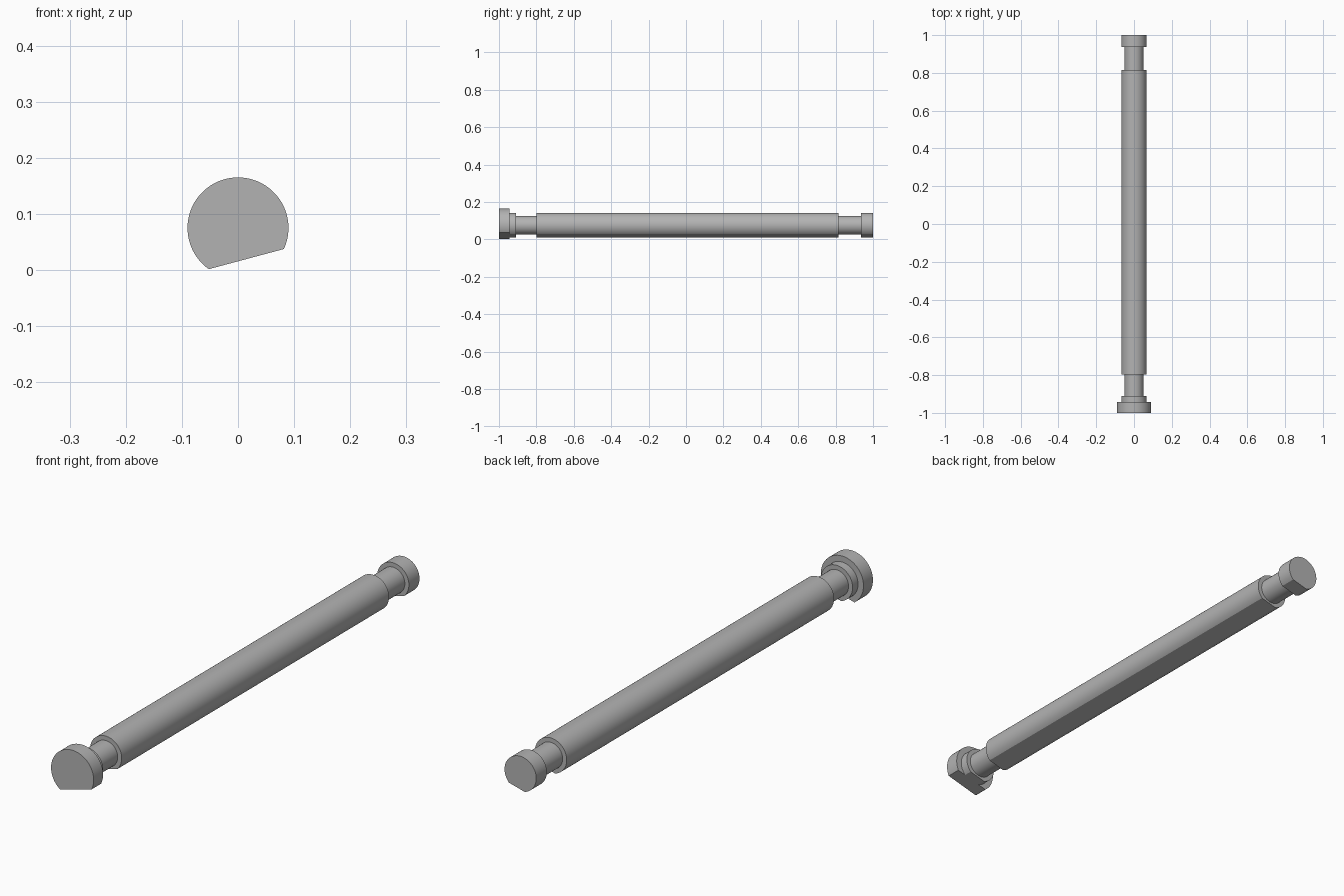
import bpy
import bmesh
import math
from mathutils import Matrix, Vector

cube = bpy.data.objects.get("Cube")
if cube:
    bpy.data.objects.remove(cube, do_unlink=True)

AXIS_Z = 0.075        # height of the pin axis
FLAT_DIST = 0.0575    # distance from the axis to the milled flat
FLAT_TILT = math.radians(15)
FLAT_NORMAL = Vector((math.sin(FLAT_TILT), 0, -math.cos(FLAT_TILT)))

steel = bpy.data.materials.new("grey steel")
steel.use_nodes = True
GREY = (0.45, 0.45, 0.45, 1)
steel.diffuse_color = GREY
steel.node_tree.nodes["Principled BSDF"].inputs["Base Color"].default_value = GREY


def pin_section(name, radius, y0, y1):
    """Cylinder along y, milled flat wherever it reaches past the flat plane."""
    bm = bmesh.new()
    bmesh.ops.create_cone(bm, cap_ends=True, segments=96, radius1=radius,
                          radius2=radius, depth=y1 - y0,
                          matrix=Matrix.Rotation(math.pi / 2, 4, "X"))
    if radius > FLAT_DIST:
        cut = bmesh.ops.bisect_plane(bm, geom=bm.verts[:] + bm.edges[:] + bm.faces[:],
                                     plane_co=FLAT_NORMAL * FLAT_DIST,
                                     plane_no=FLAT_NORMAL, clear_outer=True)
        rim = [e for e in cut["geom_cut"] if isinstance(e, bmesh.types.BMEdge)]
        bmesh.ops.holes_fill(bm, edges=rim, sides=0)
    bmesh.ops.recalc_face_normals(bm, faces=bm.faces[:])
    mesh = bpy.data.meshes.new(name)
    bm.to_mesh(mesh)
    bm.free()
    mesh.materials.append(steel)
    obj = bpy.data.objects.new(name, mesh)
    obj.location = (0, (y0 + y1) / 2, AXIS_Z)
    bpy.context.collection.objects.link(obj)
    return obj


# Stepped sections from the front head to the rear cap
parts = [
    pin_section("head", 0.09, -1.0, -0.943),
    pin_section("collar", 0.067, -0.943, -0.91),
    pin_section("front_neck", 0.05, -0.91, -0.798),
    pin_section("shaft", 0.067, -0.798, 0.816),
    pin_section("rear_neck", 0.05, 0.816, 0.936),
    pin_section("rear_cap", 0.067, 0.936, 1.0),
]

# Smooth round sides, sharp rims and flats
bpy.ops.object.select_all(action="DESELECT")
for part in parts:
    part.select_set(True)
bpy.context.view_layer.objects.active = parts[0]
bpy.ops.object.shade_smooth_by_angle(angle=math.radians(20))
